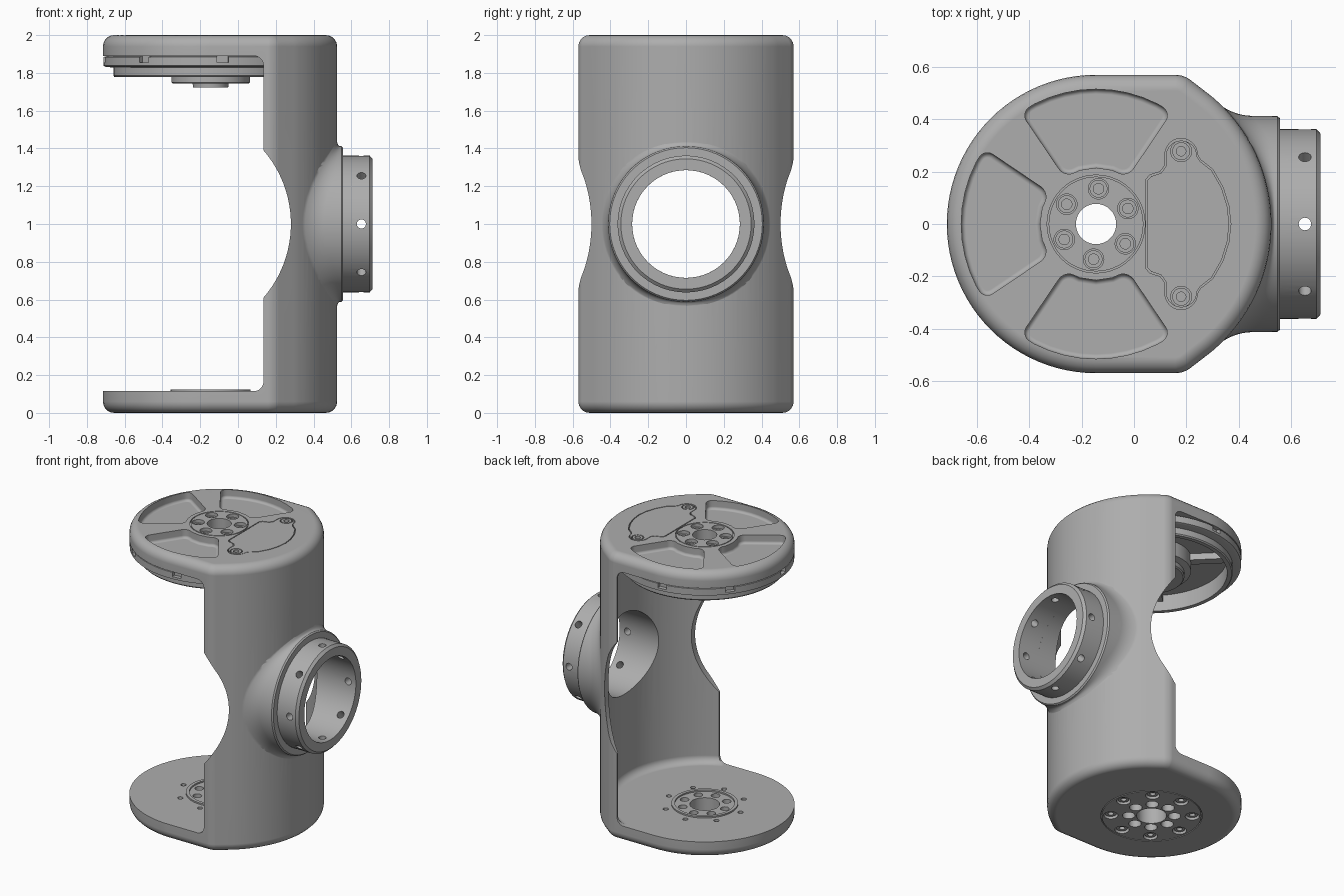
import bpy, bmesh
from math import sin, cos, acos, pi, radians, degrees, sqrt
from mathutils import Matrix, Vector

if "Cube" in bpy.data.objects:
    bpy.data.objects.remove(bpy.data.objects["Cube"])

CX, R_LEFT, R_INNER = -0.145, 0.57, 0.625   # motor axis, flange and interior radii
WX, R_WALL = -0.11, 0.635                   # centre and radius of the outer wall

grey = bpy.data.materials.new("machined grey")
grey.use_nodes = True
COLOR = (0.42, 0.42, 0.42, 1)
grey.diffuse_color = COLOR
grey.node_tree.nodes["Principled BSDF"].inputs["Base Color"].default_value = COLOR


def make(name, bm):
    bmesh.ops.recalc_face_normals(bm, faces=bm.faces)
    mesh = bpy.data.meshes.new(name)
    bm.to_mesh(mesh)
    bm.free()
    mesh.materials.append(grey)
    ob = bpy.data.objects.new(name, mesh)
    bpy.context.collection.objects.link(ob)
    return ob


def select(ob):
    bpy.ops.object.select_all(action='DESELECT')
    ob.select_set(True)
    bpy.context.view_layer.objects.active = ob


def combine(ob, other, operation='DIFFERENCE'):
    other.hide_render = True
    mod = ob.modifiers.new("combine", 'BOOLEAN')
    mod.object, mod.operation, mod.solver = other, operation, 'EXACT'
    select(ob)
    bpy.ops.object.modifier_apply(modifier=mod.name)
    bpy.data.objects.remove(other)


def finish(ob):
    select(ob)
    bpy.ops.object.shade_smooth_by_angle(angle=radians(30))
    mod = ob.modifiers.new("weighted normals", 'WEIGHTED_NORMAL')
    mod.keep_sharp = True


def arc(cx, cy, r, a0, a1, n):
    angles = [radians(a0 + (a1 - a0) * i / n) for i in range(n + 1)]
    return [(cx + r * cos(a), cy + r * sin(a)) for a in angles]


def prism(name, points, z0, z1, round_z=(), radius=0.0, corner=0.0):
    """Extruded outline; rim edges at heights round_z and sharp corners get rounded."""
    bm = bmesh.new()
    base = bm.faces.new([bm.verts.new((x, y, z0)) for x, y in points])
    ext = bmesh.ops.extrude_face_region(bm, geom=[base])["geom"]
    bmesh.ops.translate(bm, vec=(0, 0, z1 - z0), verts=[v for v in ext if isinstance(v, bmesh.types.BMVert)])
    bmesh.ops.recalc_face_normals(bm, faces=bm.faces)
    if corner:
        edges = [e for e in bm.edges if abs(e.verts[0].co.z - e.verts[1].co.z) > 1e-4
                 and e.calc_face_angle() > 0.55]
        bmesh.ops.bevel(bm, geom=edges, offset=corner, segments=5, profile=0.5, affect='EDGES')
    for z in round_z:
        edges = [e for e in bm.edges if all(abs(v.co.z - z) < 1e-5 for v in e.verts)]
        bmesh.ops.bevel(bm, geom=edges, offset=radius, segments=5, profile=0.5, affect='EDGES')
    return make(name, bm)


def lathe(name, profile, x=CX, y=0.0, segments=96):
    """Closed (radius, z) section turned into a ring."""
    bm = bmesh.new()
    rings = [[bm.verts.new((x + r * cos(2 * pi * i / segments), y + r * sin(2 * pi * i / segments), z))
              for r, z in profile] for i in range(segments)]
    n = len(profile)
    for i in range(segments):
        a, b = rings[i], rings[(i + 1) % segments]
        for j in range(n):
            k = (j + 1) % n
            bm.faces.new((a[j], a[k], b[k], b[j]))
    return make(name, bm)


def tube(name, r0, r1, z0, z1, x=CX, y=0.0):
    return lathe(name, [(r0, z0), (r1, z0), (r1, z1), (r0, z1)], x, y, 48)


def pegs(name, places, r, z0, z1):
    bm = bmesh.new()
    for x, y in places:
        bmesh.ops.create_cone(bm, cap_ends=True, segments=32, radius1=r, radius2=r, depth=z1 - z0,
                              matrix=Matrix.Translation((x, y, (z0 + z1) / 2)))
    return make(name, bm)


def circle_of(count, r, start=0):
    return arc(CX, 0, r, start, start + 360 - 360 / count, count - 1)


# Body: rounded column with the full plan outline
outline = arc(CX, 0, R_LEFT, 90, 270, 48) + [(0.19, -R_LEFT)] + arc(WX, 0, R_WALL, -50, 50, 32) + [(0.19, R_LEFT)]
body = prism("bracket_body", outline, 0, 2, (0, 2), 0.06, 0.03)

# Collar with a tight fillet growing out of the curved wall
bm = bmesh.new()
N, STEPS = 96, 8
rows = []
for i in range(N):
    a = 2 * pi * i / N
    wall = lambda r: WX + sqrt(R_WALL ** 2 - (r * sin(a)) ** 2)
    foot = Vector((wall(0.475) - 0.008, 0.475))
    bend = Vector((wall(0.415), 0.415))
    end = Vector((min(bend.x + 0.08, 0.538), 0.413))
    path = [Vector((0.22, 0.455))]
    for s in range(STEPS + 1):
        t = s / STEPS
        path.append(foot * (1 - t) ** 2 + bend * 2 * t * (1 - t) + end * t * t)
    path += [Vector((0.548, 0.412)), Vector((0.557, 0.404))]
    rows.append([bm.verts.new((p.x, p.y * sin(a), 1 + p.y * cos(a))) for p in path])
for i in range(N):
    a, b = rows[i], rows[(i + 1) % N]
    for j in range(len(a) - 1):
        bm.faces.new((a[j], a[j + 1], b[j + 1], b[j]))
bm.faces.new([r[0] for r in rows])
bm.faces.new([r[-1] for r in rows])
combine(body, make("collar_flare", bm), 'UNION')

# Open interior between the two flanges, leaving a thin curved wall
EDGE_X = 0.135
half = degrees(acos((EDGE_X - CX) / R_INNER))
inner = [(-1, -1), (EDGE_X, -1)] + arc(CX, 0, R_INNER, -half, half, 32) + [(EDGE_X, 1), (-1, 1)]
combine(body, prism("interior_cutter", inner, 0.115, 1.89, (0.115, 1.89), 0.05))


def lying(ob, rotation, at):
    ob.data.transform(Matrix.Translation(at) @ Matrix.Rotation(radians(90), 4, rotation))
    return ob


# Arched notches in both wall edges, and the bore through the collar
combine(body, lying(prism("notch_cutter", arc(0, 0, 0.597, 0, 357, 119), -1, 1), 'X', (-0.317, 0, 1)))
combine(body, lying(prism("bore_cutter", arc(0, 0, 0.285, 0, 355, 71), 0.1, 1), 'Y', (0, 0, 1)))

# Coupling ring with eight radial screw holes
ring = lathe("coupling_ring", [(0.285, 0.53), (0.362, 0.53), (0.362, 0.697), (0.345, 0.713), (0.285, 0.713)], 0)
bm = bmesh.new()
for i in range(8):
    turn = Matrix.Rotation(i * pi / 4, 4, 'Z')
    bmesh.ops.create_cone(bm, cap_ends=True, segments=24, radius1=0.024, radius2=0.024, depth=0.2, matrix=turn
                          @ Matrix.Translation((0.33, 0, 0.653)) @ Matrix.Rotation(pi / 2, 4, 'Y'))
combine(ring, make("ring_hole_cutter", bm))
lying(ring, 'Y', (0, 0, 1))

# Three sector pockets in the top flange
for a in (90, 180, 270):
    sector = arc(CX, 0, 0.515, a - 34, a + 34, 10) + arc(CX, 0, 0.215, a + 34, a - 34, 4)
    combine(body, prism("pocket_cutter", sector, 1.94, 2.1, (1.94,), 0.018, 0.04))

# Top hub: seam, screw sockets and shaft hole
combine(body, tube("seam_cutter", 0.181, 0.187, 1.99, 2.1))
bolts = circle_of(6, 0.135, 26)
combine(body, pegs("socket_cutter", bolts, 0.039, 1.965, 2.1))
combine(body, pegs("shaft_cutter", [(CX, 0)], 0.077, -0.5, 2.5))
screws = pegs("top_screws", bolts, 0.034, 1.95, 1.98)
combine(screws, pegs("hex_cutter", bolts, 0.02, 1.965, 2.1))

# Access cover beside the hub, lying flush in its recess
side = [(0.045, 0.17), (0.06, 0.187), (0.1, 0.2), (0.118, 0.225)] + arc(0.18, 0.265, 0.062, 180, 0, 14)
side += [(0.255, 0.245), (0.3, 0.21), (0.34, 0.14), (0.362, 0.07)]
cover_line = side + [(0.37, 0)] + [(x, -y) for x, y in reversed(side)]
combine(body, prism("cover_cutter", cover_line, 1.975, 2.1))
cover = prism("access_cover", [(0.207 + (x - 0.207) * 0.962, y * 0.975) for x, y in cover_line], 1.97, 2)
for y in (0.278, -0.278):
    combine(cover, tube("screw_ring_cutter", 0.034, 0.04, 1.985, 2.1, 0.18, y))
    combine(cover, pegs("screw_cutter", [(0.18, y)], 0.018, 1.98, 2.1))

# Bottom flange: screw circles seen from both faces
outer, inside = circle_of(8, 0.258, 6.6), circle_of(8, 0.145, 6.6)
combine(body, tube("bottom_seam_cutter", 0.316, 0.322, -0.1, 0.01))
combine(body, pegs("bottom_socket_cutter", outer, 0.045, -0.1, 0.04))
combine(body, pegs("bottom_hole_cutter", outer, 0.017, 0.02, 0.3))
combine(body, pegs("inner_socket_cutter", inside, 0.04, -0.1, 0.05))
combine(body, pegs("inner_hole_cutter", inside, 0.028, 0.02, 0.3))
combine(body, pegs("bottom_shaft_cutter", [(CX, 0)], 0.095, -0.1, 0.3))
bottom_screws = pegs("bottom_screws", outer, 0.036, 0.012, 0.045)
combine(bottom_screws, pegs("bottom_hex_cutter", outer, 0.018, -0.1, 0.03))
pilot = tube("pilot_ring", 0.19, 0.212, 0.1, 0.125)

# Motor rim under the top flange, stepped and slotted
rim = lathe("motor_rim", [(0.48, 1.9), (0.55, 1.9), (0.55, 1.888), (0.568, 1.884), (0.568, 1.838), (0.555, 1.832),
                          (0.515, 1.828), (0.515, 1.785), (0.508, 1.777), (0.48, 1.777)])
bm = bmesh.new()
for i in range(8):
    bmesh.ops.create_cube(bm, size=1, matrix=Matrix.Translation((CX, 0, 0))
                          @ Matrix.Rotation(radians(6.6 + 45 * i), 4, 'Z')
                          @ Matrix.Translation((0.57, 0, 1.872)) @ Matrix.Diagonal((0.06, 0.062, 0.036, 1)))
combine(rim, make("slot_cutter", bm))

# Motor hub with its stepped boss, and spokes to the rim
hub = lathe("motor_hub", [(0.077, 1.895), (0.25, 1.895), (0.25, 1.79), (0.208, 1.78), (0.208, 1.75), (0.2, 1.743),
                          (0.095, 1.743), (0.093, 1.722), (0.077, 1.722)])
bm = bmesh.new()
for a in (0, 135, 225):
    bmesh.ops.create_cube(bm, size=1, matrix=Matrix.Translation((CX, 0, 0)) @ Matrix.Rotation(radians(a), 4, 'Z')
                          @ Matrix.Translation((0.36, 0, 1.87)) @ Matrix.Diagonal((0.27, 0.06, 0.05, 1)))
spokes = make("motor_spokes", bm)

for part in (body, ring, screws, cover, bottom_screws, pilot, rim, hub, spokes):
    finish(part)
